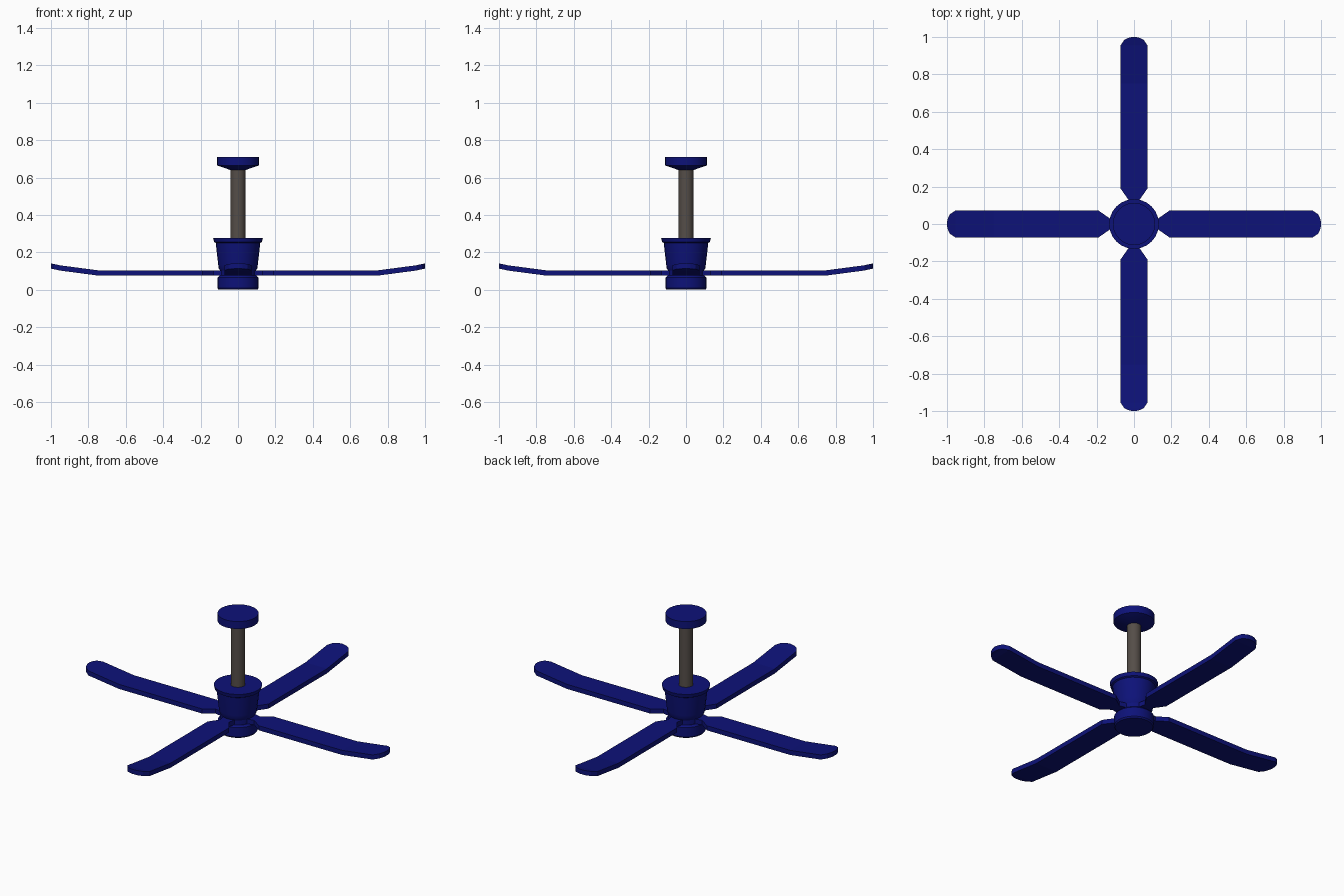
import bpy, bmesh, math
from mathutils import Matrix

if "Cube" in bpy.data.objects:
    bpy.data.objects.remove(bpy.data.objects["Cube"])


def material(name, color):
    m = bpy.data.materials.new(name)
    m.diffuse_color = color
    m.use_nodes = True
    m.node_tree.nodes["Principled BSDF"].inputs["Base Color"].default_value = m.diffuse_color
    return m


NAVY = material("navy_paint", (0.004, 0.006, 0.19, 1))
METAL = material("rod_metal", (0.09, 0.075, 0.065, 1))


def add_object(name, bm, mat, smooth=True):
    bmesh.ops.recalc_face_normals(bm, faces=bm.faces)
    me = bpy.data.meshes.new(name)
    bm.to_mesh(me)
    bm.free()
    me.materials.append(mat)
    ob = bpy.data.objects.new(name, me)
    bpy.context.collection.objects.link(ob)
    if smooth:
        bpy.ops.object.select_all(action='DESELECT')
        ob.select_set(True)
        bpy.context.view_layer.objects.active = ob
        bpy.ops.object.shade_smooth_by_angle(angle=math.radians(30))
    return ob


def lathe(name, profile, mat, sides=24):
    """Closed solid of revolution from (radius, z) points, bottom to top."""
    bm = bmesh.new()
    rings = []
    for r, z in profile:
        rings.append([bm.verts.new((r * math.cos(a), r * math.sin(a), z))
                      for a in (2 * math.pi * i / sides for i in range(sides))])
    for lo, hi in zip(rings, rings[1:]):
        for i in range(sides):
            j = (i + 1) % sides
            bm.faces.new((lo[i], lo[j], hi[j], hi[i]))
    bm.faces.new(rings[0][::-1])
    bm.faces.new(rings[-1])
    return add_object(name, bm, mat)


# Ceiling canopy, down rod, motor housing and bottom cap
lathe("ceiling_canopy", [(0.04, 0.64), (0.113, 0.665), (0.113, 0.71)], METAL and NAVY)
lathe("down_rod", [(0.04, 0.26), (0.04, 0.65)], METAL)
lathe("motor_housing", [(0.095, 0.1), (0.103, 0.115), (0.106, 0.135), (0.119, 0.25),
                        (0.128, 0.255), (0.133, 0.277)], NAVY)
lathe("blade_hub", [(0.096, 0.06), (0.096, 0.11)], NAVY)
lathe("bottom_cap", [(0.104, 0.0), (0.11, 0.008), (0.11, 0.065), (0.1, 0.075)], NAVY)

# Blade outline stations: distance from axis, half width, underside height
STATIONS = [(0.08, 0.04, 0.076), (0.13, 0.03, 0.076), (0.19, 0.072, 0.076),
            (0.75, 0.072, 0.076), (0.955, 0.072, 0.103),
            (0.985, 0.052, 0.11), (0.997, 0.025, 0.112), (1.0, 0.008, 0.113)]
THICK = 0.028


def blade(name, angle):
    bm = bmesh.new()
    loops = [[bm.verts.new((x, s * w, z + t)) for s, t in
              ((-1, 0), (1, 0), (1, THICK), (-1, THICK))] for x, w, z in STATIONS]
    for a, b in zip(loops, loops[1:]):
        for i in range(4):
            j = (i + 1) % 4
            bm.faces.new((a[i], a[j], b[j], b[i]))
    bm.faces.new(loops[0])
    bm.faces.new(loops[-1])
    bmesh.ops.transform(bm, matrix=Matrix.Rotation(angle, 4, 'Z'), verts=bm.verts)
    return add_object(name, bm, NAVY, smooth=False)


# Four upturned blades
for k in range(4):
    blade(f"blade_{k + 1}", k * math.pi / 2)
